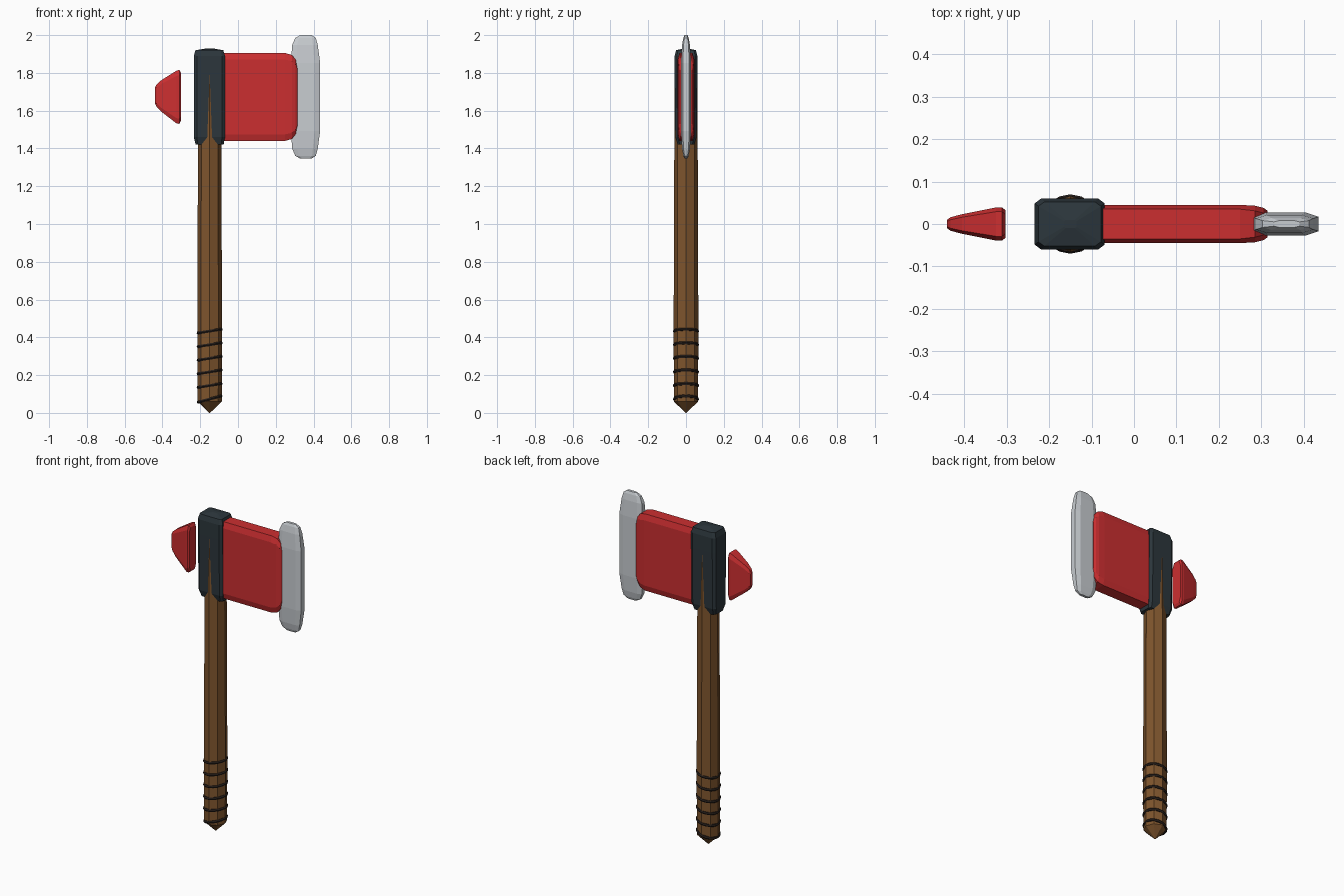
import bpy, bmesh, math
from mathutils import Matrix, Vector

if "Cube" in bpy.data.objects:
    bpy.data.objects.remove(bpy.data.objects["Cube"])


def material(name, rgb):
    m = bpy.data.materials.new(name)
    m.diffuse_color = (*rgb, 1)
    m.use_nodes = True
    m.node_tree.nodes["Principled BSDF"].inputs["Base Color"].default_value = m.diffuse_color
    return m


RED = material("red paint", (0.60, 0.028, 0.03))
STEEL = material("pale steel", (0.58, 0.61, 0.64))
IRON = material("dark iron", (0.025, 0.037, 0.045))
WOOD = material("brown wood", (0.21, 0.09, 0.026))
CORD = material("dark cord", (0.022, 0.015, 0.012))


def finish(name, bm, mat):
    bmesh.ops.recalc_face_normals(bm, faces=bm.faces)
    me = bpy.data.meshes.new(name)
    bm.to_mesh(me)
    bm.free()
    me.materials.append(mat)
    ob = bpy.data.objects.new(name, me)
    bpy.context.collection.objects.link(ob)
    return ob


def skin(bm, rings):
    """Join rings of points with quads and cap both ends."""
    rows = [[bm.verts.new(p) for p in r] for r in rings]
    n = len(rows[0])
    for a, b in zip(rows, rows[1:]):
        for i in range(n):
            j = (i + 1) % n
            bm.faces.new((a[i], a[j], b[j], b[i]))
    bm.faces.new(rows[0])
    bm.faces.new(rows[-1])


def loft(name, mat, axis, sections):
    """Sections: position, low, high, half thickness in y, chamfer along, chamfer in y."""
    rings = []
    for p, lo, hi, h, cu, cy in sections:
        pts = [(lo + cu, -h), (hi - cu, -h), (hi, cy - h), (hi, h - cy),
               (hi - cu, h), (lo + cu, h), (lo, h - cy), (lo, cy - h)]
        rings.append([(u, y, p) if axis == "z" else (p, y, u) for u, y in pts])
    bm = bmesh.new()
    skin(bm, rings)
    return finish(name, bm, mat)


HX = -0.15  # handle centre line

# Handle: tapered octagonal shaft with a pointed foot
bm = bmesh.new()
skin(bm, [[(HX + r * math.cos(k * math.pi / 4), r * math.sin(k * math.pi / 4), z)
           for k in range(8)]
          for z, r in ((0.0, 0.002), (0.06, 0.064), (0.45, 0.0655), (1.8, 0.0605))])
finish("handle", bm, WOOD)

# Grip cords: tilted rings around the handle
bm = bmesh.new()
for i in range(6):
    tilt = math.radians(-15 if i == 0 else -9)
    rot = Matrix.Translation((HX, 0, 0.073 + i * 0.072)) @ Matrix.Rotation(tilt, 4, "Y")
    rows = []
    for s in range(16):
        a = s * math.tau / 16
        row = []
        for t in range(6):
            b = t * math.tau / 6
            r = 0.0615 + 0.0085 * math.cos(b)
            p = Vector((r * math.cos(a), r * math.sin(a), 0.0085 * math.sin(b)))
            row.append(bm.verts.new(rot @ p))
        rows.append(row)
    for s in range(16):
        a, b = rows[s], rows[(s + 1) % 16]
        for t in range(6):
            u = (t + 1) % 6
            bm.faces.new((a[t], a[u], b[u], b[t]))
finish("grip_cords", bm, CORD)

# Iron collar around the top of the handle
loft("collar", IRON, "z", [
    (1.42, -0.224, -0.076, 0.044, 0.012, 0.012),
    (1.46, -0.234, -0.069, 0.0565, 0.016, 0.012),
    (1.80, -0.234, -0.069, 0.0605, 0.016, 0.012),
    (1.89, -0.234, -0.069, 0.0605, 0.016, 0.012),
    (1.92, -0.225, -0.078, 0.052, 0.014, 0.010),
    (1.93, -0.165, -0.135, 0.010, 0.004, 0.003)])

# Red head body between the collar and the cutting edge
loft("head_body", RED, "x", [
    (-0.10, 1.44, 1.905, 0.045, 0.035, 0.010),
    (0.25, 1.44, 1.905, 0.045, 0.035, 0.010),
    (0.285, 1.45, 1.895, 0.043, 0.032, 0.012),
    (0.305, 1.475, 1.87, 0.038, 0.025, 0.012),
    (0.315, 1.51, 1.835, 0.031, 0.020, 0.012)])

# Steel cutting edge, mirrored about its mid height
half = [(0.327, 0.330, 0.390, 0.008, 0.012, 0.003),
        (0.312, 0.303, 0.412, 0.014, 0.020, 0.006),
        (0.275, 0.287, 0.422, 0.021, 0.026, 0.008),
        (0.180, 0.280, 0.435, 0.027, 0.030, 0.010)]
MID = 1.673
loft("cutting_edge", STEEL, "z",
     [(MID - s[0], *s[1:]) for s in half] + [(MID + s[0], *s[1:]) for s in reversed(half)])

# Separate red wedge behind the collar
loft("back_wedge", RED, "x", [
    (-0.440, 1.640, 1.722, 0.010, 0.012, 0.004),
    (-0.432, 1.622, 1.738, 0.016, 0.016, 0.006),
    (-0.405, 1.594, 1.762, 0.023, 0.020, 0.007),
    (-0.325, 1.532, 1.812, 0.039, 0.028, 0.010),
    (-0.311, 1.530, 1.816, 0.039, 0.028, 0.010),
    (-0.303, 1.545, 1.802, 0.033, 0.025, 0.010)])
